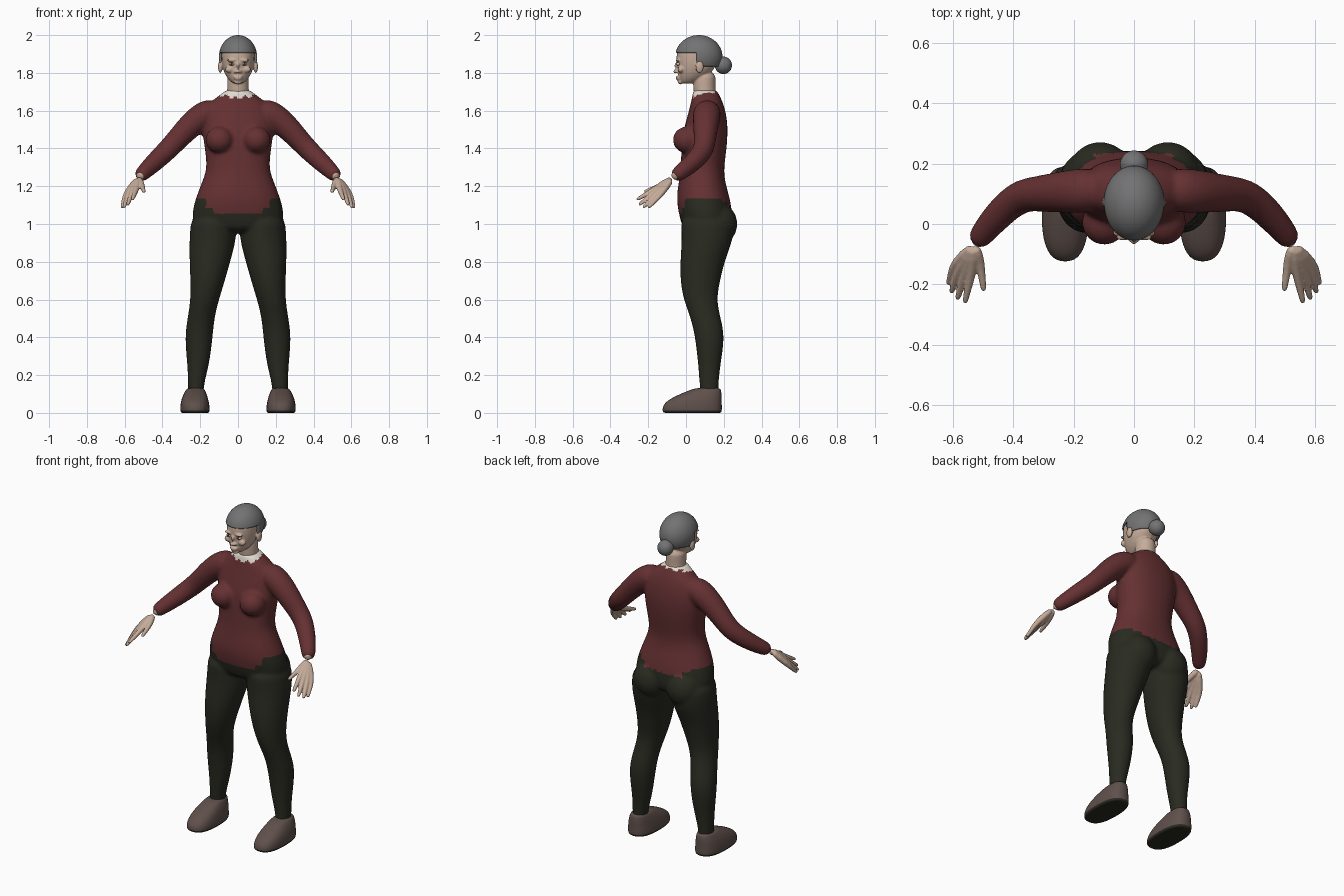
import bpy, bmesh
from math import sin, cos, pi, copysign
from mathutils import Vector, Matrix

if "Cube" in bpy.data.objects:
    bpy.data.objects.remove(bpy.data.objects["Cube"])


def material(name, rgb):
    m = bpy.data.materials.new(name)
    m.use_nodes = True
    m.diffuse_color = (*rgb, 1)
    bsdf = m.node_tree.nodes["Principled BSDF"]
    bsdf.inputs["Base Color"].default_value = (*rgb, 1)
    bsdf.inputs["Roughness"].default_value = 0.8
    return m


SWEATER = material("maroon wool", (0.13, 0.03, 0.032))
TROUSERS = material("dark olive cloth", (0.022, 0.024, 0.015))
SKIN = material("skin", (0.56, 0.41, 0.32))
HAIR = material("grey hair", (0.17, 0.17, 0.175))
SHOE = material("brown leather", (0.115, 0.08, 0.07))
COLLAR = material("cream cloth", (0.76, 0.72, 0.64))
EYE = material("eye white", (0.6, 0.55, 0.5))
IRIS = material("dark iris", (0.03, 0.02, 0.015))


def loft(bm, rings):
    """Skin a list of point rings and cap both ends."""
    loops = [[bm.verts.new(p) for p in ring] for ring in rings]
    n = len(loops[0])
    for a, b in zip(loops, loops[1:]):
        for i in range(n):
            bm.faces.new((a[i], a[(i + 1) % n], b[(i + 1) % n], b[i]))
    bm.faces.new(loops[0][::-1])
    bm.faces.new(loops[-1])


def ovals(sections, side=1, power=1.0, n=20):
    """Horizontal oval rings from (z, inner x, outer x, front y, back y)."""
    rings = []
    for z, x0, x1, y0, y1 in sections:
        cx, cy, rx, ry = (x0 + x1) / 2, (y0 + y1) / 2, (x1 - x0) / 2, (y1 - y0) / 2
        ring = []
        for i in range(n):
            c, s = cos(2 * pi * i / n), sin(2 * pi * i / n)
            ring.append((side * (cx + rx * copysign(abs(c) ** power, c)),
                         cy + ry * copysign(abs(s) ** power, s), z))
        rings.append(ring)
    return rings


def tube(points, side=1, n=12):
    """Round rings along a path of (x, y, z, radius)."""
    pts = [Vector((side * x, y, z)) for x, y, z, r in points]
    rings = []
    for i, p in enumerate(pts):
        t = pts[min(i + 1, len(pts) - 1)] - pts[max(i - 1, 0)]
        q = t.to_track_quat('Z', 'Y')
        r = points[i][3]
        rings.append([p + q @ Vector((r * cos(2 * pi * k / n), r * sin(2 * pi * k / n), 0))
                      for k in range(n)])
    return rings


def blob(bm, centre, radii, side=1):
    c = Vector((side * centre[0], centre[1], centre[2]))
    bmesh.ops.create_icosphere(bm, subdivisions=3, radius=1,
                               matrix=Matrix.Translation(c) @ Matrix.Diagonal((*radii, 1)))


def finish(name, bm, mats, voxel=0, subdiv=2, smooth=4):
    """Turn a bmesh into an object, optionally melting its shells together."""
    bmesh.ops.recalc_face_normals(bm, faces=bm.faces)
    me = bpy.data.meshes.new(name)
    bm.to_mesh(me)
    bm.free()
    ob = bpy.data.objects.new(name, me)
    bpy.context.collection.objects.link(ob)
    if subdiv:
        ob.modifiers.new("round", 'SUBSURF').levels = subdiv
    if voxel:
        melt = ob.modifiers.new("melt", 'REMESH')
        melt.mode, melt.voxel_size = 'VOXEL', voxel
        relax = ob.modifiers.new("relax", 'SMOOTH')
        relax.factor, relax.iterations = 0.5, smooth
    bpy.context.view_layer.update()
    dg = bpy.context.evaluated_depsgraph_get()
    ob.data = bpy.data.meshes.new_from_object(ob.evaluated_get(dg))
    ob.modifiers.clear()
    ob.data.materials.clear()
    for m in mats:
        ob.data.materials.append(m)
    ob.data.shade_smooth()
    return ob


# Clothed body: torso, bust, seat, arms and legs melted together
bm = bmesh.new()
torso = [(1.715, .062, .035, .165), (1.69, .085, .035, .172), (1.665, .125, .03, .187),
         (1.62, .17, .02, .205), (1.55, .19, 0, .22), (1.48, .19, -.018, .222),
         (1.40, .178, -.025, .217), (1.30, .165, -.03, .202), (1.235, .187, -.037, .205),
         (1.15, .222, -.052, .23), (1.08, .243, -.045, .245), (1.0, .247, -.027, .245),
         (.95, .2, 0, .22)]
loft(bm, ovals([(z, -w, w, f, b) for z, w, f, b in torso], power=.9))
arm = [(.1, .115, 1.6, .07), (.175, .11, 1.585, .079), (.25, .105, 1.525, .07),
       (.315, .1, 1.455, .062), (.38, .095, 1.385, .058), (.45, .03, 1.32, .052),
       (.5, -.03, 1.272, .043), (.525, -.065, 1.247, .036)]
leg = [(1.05, .01, .245, -.03, .25), (.98, .005, .255, -.025, .258), (.9, .012, .259, -.025, .245),
       (.8, .04, .258, -.032, .205), (.7, .068, .253, -.032, .182), (.6, .1, .252, -.015, .162),
       (.5, .125, .268, .025, .185), (.4, .133, .284, .048, .208), (.25, .152, .268, .064, .182),
       (.15, .182, .265, .072, .172), (.06, .182, .265, .075, .172)]
for s in (1, -1):
    loft(bm, tube(arm, s))
    loft(bm, ovals(leg, s))
    blob(bm, (.098, .005, 1.445), (.075, .075, .072), s)
    blob(bm, (.112, .165, 1.0), (.108, .108, .115), s)
body = finish("clothed_body", bm, [SWEATER, TROUSERS, COLLAR], .01, 2, 5)
for p in body.data.polygons:
    x, y, z = p.center
    jag = .01 * (int((x + 2) * 40) % 2)
    low = 1.052 if y < .1 else 1.085
    hem = 1.135 if abs(x) > .17 else low + .03 * (abs(x) > .13) + jag / 2
    if z < hem and abs(x) < .35:
        p.material_index = 1
    elif z > 1.668 + .2 * (y - .03) + jag and abs(x) < .12:
        p.material_index = 2

# Head with neck, brow, nose, lips and ears
bm = bmesh.new()
skull = [(1.742, .022, -.024, .03), (1.755, .042, -.034, .07), (1.785, .066, -.042, .12),
         (1.825, .083, -.047, .155), (1.87, .088, -.053, .172), (1.92, .089, -.05, .175),
         (1.955, .075, -.025, .155), (1.98, .04, .02, .12)]
loft(bm, ovals([(z, -w, w, f, b) for z, w, f, b in skull], power=.92))
neck = [(1.62, .064, .05, .16), (1.7, .058, .04, .156), (1.75, .057, .035, .156),
        (1.81, .06, .04, .16)]
loft(bm, ovals([(z, -w, w, f, b) for z, w, f, b in neck]))
loft(bm, tube([(0, -.046, 1.86, .009), (0, -.056, 1.83, .011), (0, -.062, 1.812, .014),
               (0, -.05, 1.8, .012)]))
blob(bm, (0, -.042, 1.779), (.026, .013, .006))
blob(bm, (0, -.041, 1.768), (.022, .013, .006))
blob(bm, (0, -.03, 1.752), (.022, .014, .013))
for s in (1, -1):
    blob(bm, (.013, -.049, 1.806), (.009, .01, .008), s)
    blob(bm, (.034, -.044, 1.867), (.027, .011, .008), s)
    blob(bm, (.045, -.028, 1.818), (.025, .016, .018), s)
    blob(bm, (.094, .072, 1.832), (.012, .022, .034), s)
finish("head", bm, [SKIN], .005, 1, 3)

# Eyes
for s, label in ((1, "left"), (-1, "right")):
    bm = bmesh.new()
    blob(bm, (.034, -.04, 1.847), (.015, .011, .009), s)
    eye = finish(label + "_eye", bm, [EYE, IRIS], subdiv=0)
    for p in eye.data.polygons:
        p.material_index = int(abs(p.center.x - s * .034) < .006 and p.center.y < -.04)

# Hair cap, trimmed at the forehead and behind the ears
bm = bmesh.new()
bmesh.ops.create_uvsphere(bm, u_segments=64, v_segments=48, radius=1,
                          matrix=Matrix.Translation((0, .068, 1.885))
                          @ Matrix.Diagonal((.101, .125, .115, 1)))


def above_hairline(c):
    edge = 1.91 if c.y < .055 else 1.832
    return c.z > edge


bmesh.ops.delete(bm, geom=[f for f in bm.faces if not above_hairline(f.calc_center_median())],
                 context='FACES')
shell = bmesh.ops.extrude_face_region(bm, geom=bm.faces[:])
inner = [v for v in shell["geom"] if isinstance(v, bmesh.types.BMVert)]
hub = Vector((0, .068, 1.885))
for v in inner:
    v.co = hub + (v.co - hub) * .87
finish("hair_cap", bm, [HAIR], subdiv=0)

# Hair bun
bm = bmesh.new()
blob(bm, (0, .198, 1.84), (.047, .046, .047))
finish("hair_bun", bm, [HAIR], subdiv=1)

# Hands: each finger starts at the wrist so the bases form the palm
wrist = [(.495, -.03, 1.275, .028), (.528, -.072, 1.243, .027)]
fingers = [((.535, -.15, 1.193), (.56, -.262, 1.128)), ((.556, -.152, 1.18), (.585, -.25, 1.1)),
           ((.577, -.146, 1.168), (.605, -.228, 1.086)),
           ((.595, -.132, 1.158), (.614, -.2, 1.086)),
           ((.51, -.125, 1.205), (.497, -.222, 1.17))]
for s, label in ((1, "left"), (-1, "right")):
    bm = bmesh.new()
    loft(bm, tube(wrist, s))
    for knuckle, tip in fingers:
        k, t = Vector(knuckle), Vector(tip)
        loft(bm, tube([(*wrist[1][:3], .022), (*k, .017), (*k.lerp(t, .5), .0125),
                       (*k.lerp(t, .92), .0105), (*t, .006)], s))
    finish(label + "_hand", bm, [SKIN], .004, 1, 3)

# Shoes with a dark sole
shoe = [(0, .17, .285, -.1, .17), (0, .153, .302, -.121, .187), (.012, .15, .306, -.126, .191),
        (.035, .15, .306, -.124, .191), (.062, .155, .302, -.105, .19), (.09, .162, .293, -.055, .19),
        (.115, .172, .28, .005, .187), (.13, .18, .27, .045, .182), (.132, .2, .25, .08, .16)]
for s, label in ((1, "left"), (-1, "right")):
    bm = bmesh.new()
    loft(bm, ovals(shoe, s, .8, 24))
    ob = finish(label + "_shoe", bm, [SHOE, TROUSERS], subdiv=2)
    for p in ob.data.polygons:
        p.material_index = int(p.center.z < .014)
